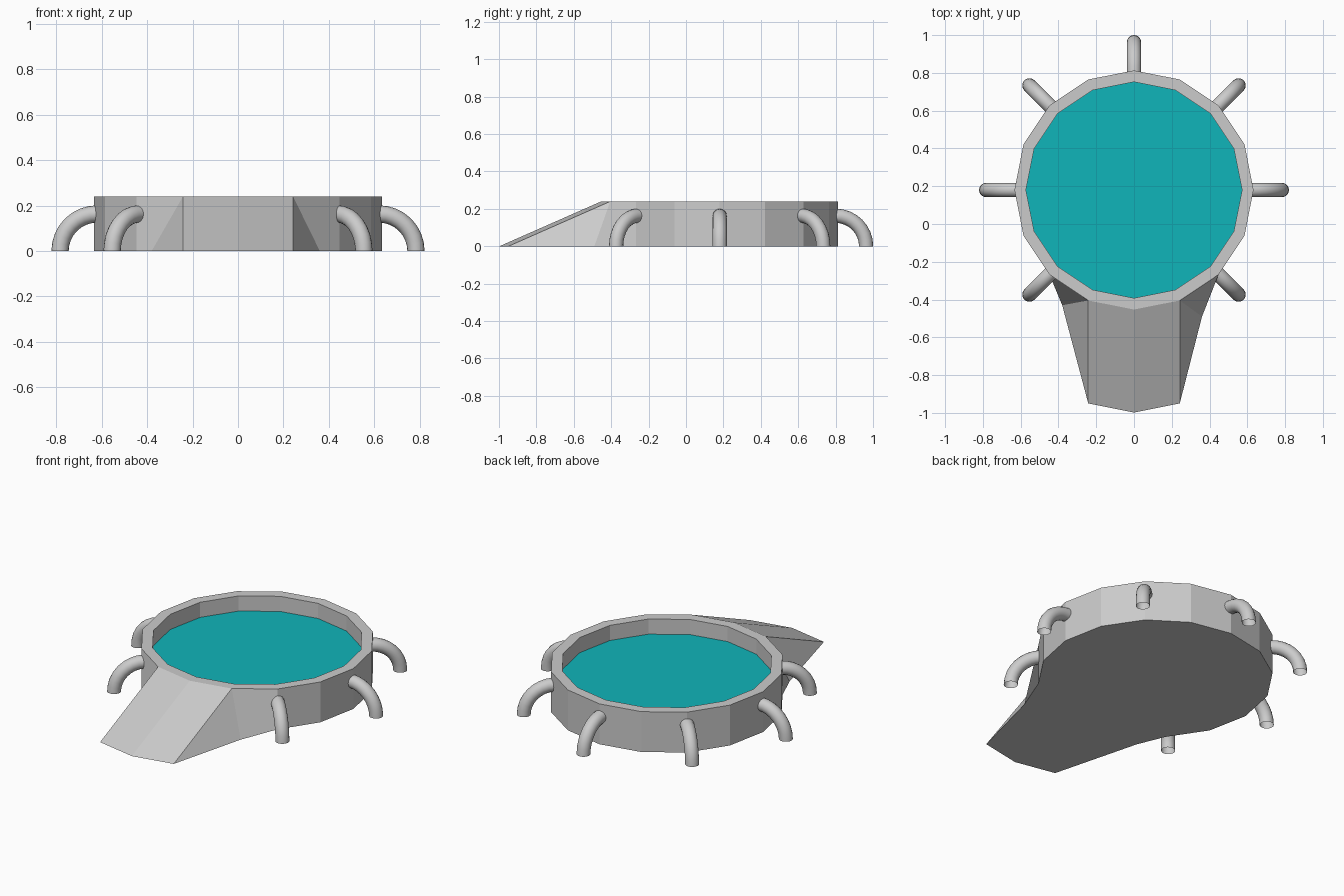
import bpy, bmesh
from math import sin, cos, pi, radians

if "Cube" in bpy.data.objects:
    bpy.data.objects.remove(bpy.data.objects["Cube"])

CY, N = 0.18, 16          # basin centre in y, number of sides
R_OUT, R_IN = 0.633, 0.572
H, WATER_Z = 0.24, 0.15


def finish(name, bm):
    me = bpy.data.meshes.new(name)
    bm.to_mesh(me)
    bm.free()
    ob = bpy.data.objects.new(name, me)
    bpy.context.collection.objects.link(ob)
    return ob


def ring(bm, r, z):
    return [bm.verts.new((r * sin(2 * pi * i / N), CY - r * cos(2 * pi * i / N), z))
            for i in range(N)]      # index 0 is the front, going towards +x


# basin wall with the entry ramp pulled out of the two front sides
bm = bmesh.new()
base, top = ring(bm, R_OUT, 0), ring(bm, R_OUT, H)
lip, low = ring(bm, R_IN, H), ring(bm, R_IN, WATER_Z)
for i in (-1, 0, 1):
    base[i].co.y -= 0.545
knee_r = bm.verts.new((0.36, -0.49, 0))
knee_l = bm.verts.new((-0.38, -0.43, 0))
for i in range(N):
    j = (i + 1) % N
    bm.faces.new((top[i], top[j], lip[j], lip[i]))
    bm.faces.new((lip[i], lip[j], low[j], low[i]))
    if i not in (1, N - 2):
        bm.faces.new((base[i], base[j], top[j], top[i]))
# ramp flanks
bm.faces.new((base[1], knee_r, top[1]))
bm.faces.new((knee_r, base[2], top[2], top[1]))
bm.faces.new((knee_l, base[-1], top[-1]))
bm.faces.new((base[-2], knee_l, top[-1], top[-2]))
# underside
under = base[:2] + [knee_r] + base[2:N - 1] + [knee_l, base[-1]]
bm.faces.new(under[::-1])
finish("basin", bm)

# water surface
bm = bmesh.new()
bm.faces.new(ring(bm, R_IN, WATER_Z))
water = finish("water", bm)
mat = bpy.data.materials.new("teal")
mat.diffuse_color = (0.005, 0.46, 0.49, 1)
mat.use_nodes = True
mat.node_tree.nodes["Principled BSDF"].inputs["Base Color"].default_value = mat.diffuse_color
water.data.materials.append(mat)

# curved pipes: open quarter-bend tubes around the wall
SIDES, STEPS, BEND, TUBE, START = 16, 8, 0.163, 0.038, 0.62
for k, deg in enumerate(range(-45, 226, 45)):
    a = radians(deg)
    bm = bmesh.new()
    loops = []
    for s in range(STEPS + 1):
        t = pi / 2 * s / STEPS
        loop = []
        for q in range(SIDES):
            p = 2 * pi * q / SIDES
            d = BEND + TUBE * cos(p)
            out, side = START + d * sin(t), TUBE * sin(p)
            loop.append(bm.verts.new((out * cos(a) - side * sin(a),
                                      CY + out * sin(a) + side * cos(a),
                                      d * cos(t))))
        loops.append(loop)
    for u, v in zip(loops, loops[1:]):
        for q in range(SIDES):
            r = (q + 1) % SIDES
            f = bm.faces.new((u[q], v[q], v[r], u[r]))
            f.smooth = True
    finish(f"pipe_{k + 1}", bm)
